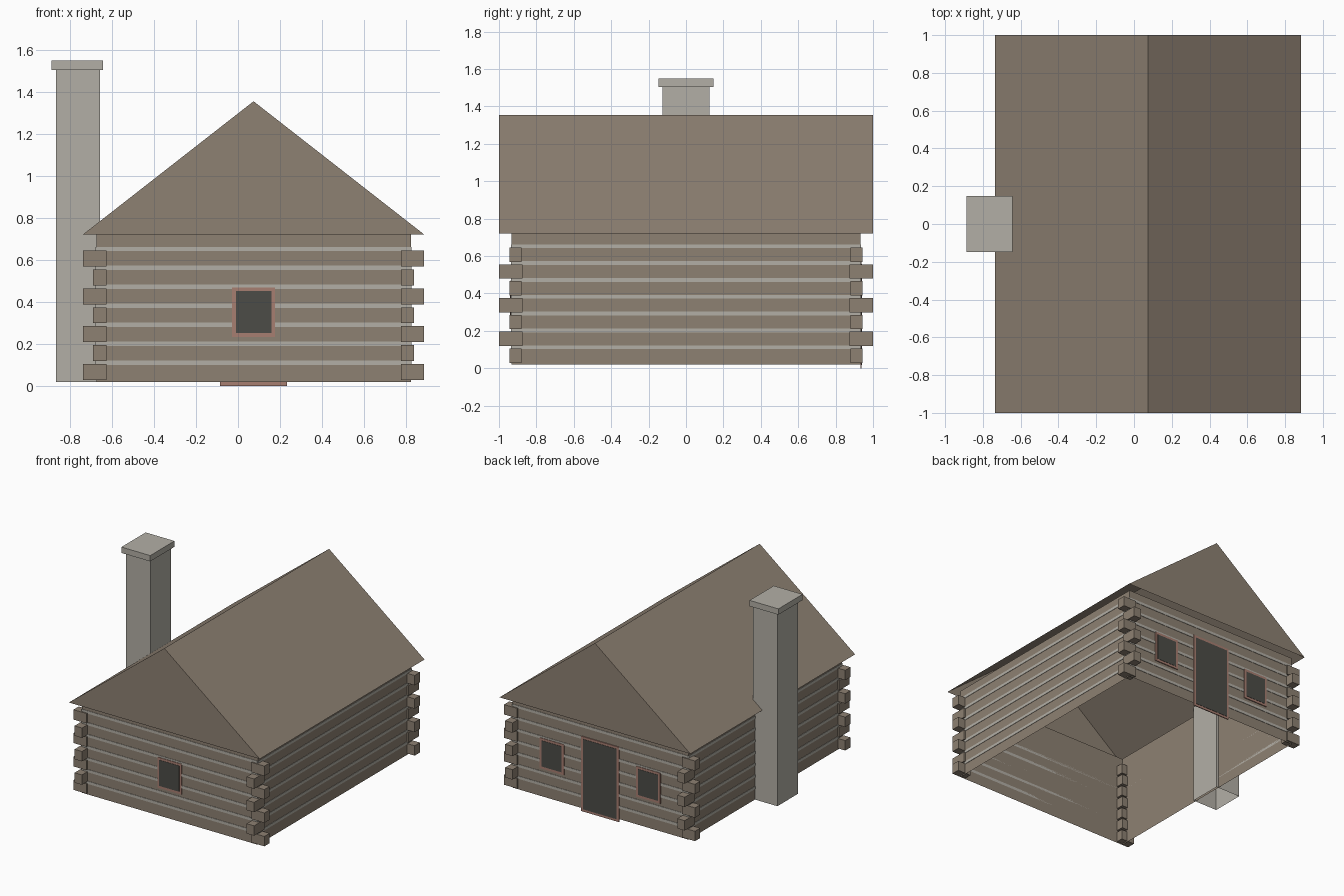
import bpy
import bmesh
from mathutils import Vector

cube = bpy.data.objects.get("Cube")
if cube:
    bpy.data.objects.remove(cube, do_unlink=True)

CX = 0.074            # middle of the house; the chimney shifts it off x = 0
WX, WY = 0.748, 0.932  # half size of the walls
BASE, EAVE, RIDGE = 0.02, 0.722, 1.355


def material(name, r, g, b):
    m = bpy.data.materials.new(name)
    m.use_nodes = True
    m.diffuse_color = (r, g, b, 1)
    m.node_tree.nodes["Principled BSDF"].inputs["Base Color"].default_value = (r, g, b, 1)
    return m


wood = material("weathered brown wood", 0.27, 0.22, 0.17)
stone = material("pale grey stone", 0.45, 0.43, 0.38)
trim = material("dusty red trim", 0.39, 0.21, 0.165)
glass = material("dark opening", 0.072, 0.072, 0.063)


def finish(name, bm, mat):
    mesh = bpy.data.meshes.new(name)
    bm.to_mesh(mesh)
    bm.free()
    mesh.materials.append(mat)
    obj = bpy.data.objects.new(name, mesh)
    bpy.context.collection.objects.link(obj)
    return obj


def add_box(bm, xs, ys, zs, open_ends=()):
    """Box between limits; open_ends lists the z levels left without a face."""
    lo = Vector((min(xs), min(ys), min(zs)))
    hi = Vector((max(xs), max(ys), max(zs)))
    verts = bmesh.ops.create_cube(bm, size=1)["verts"]
    for v in verts:
        v.co = (lo + hi) / 2 + v.co * (hi - lo)
    faces = {f for v in verts for f in v.link_faces}
    caps = [f for f in faces
            if any(all(abs(v.co.z - z) < 1e-4 for v in f.verts) for z in open_ends)]
    bmesh.ops.delete(bm, geom=caps, context="FACES_ONLY")


# Wall shell, open above and below
bm = bmesh.new()
add_box(bm, (CX - WX, CX + WX), (-WY, WY), (BASE, EAVE), (BASE, EAVE))
finish("walls", bm, wood)

# Roof shell: two slopes and two gables, open underneath
bm = bmesh.new()
ends = []
for y in (-1, 1):
    profile = [(CX - 0.811, EAVE), (CX, RIDGE), (CX + 0.811, EAVE)]
    ends.append([bm.verts.new((x, y, z)) for x, z in profile])
    bm.faces.new(ends[-1])
for i in range(2):
    bm.faces.new((ends[0][i], ends[1][i], ends[1][i + 1], ends[0][i + 1]))
bmesh.ops.recalc_face_normals(bm, faces=bm.faces)
finish("roof", bm, wood)

# Alternating log ends at the corners
bm_long, bm_side = bmesh.new(), bmesh.new()
for i in range(7):
    mid = 0.0675 + 0.09 * i
    zs = (mid - 0.038, mid + 0.038)
    for sx in (-1, 1):
        for sy in (-1, 1):
            if i % 2 == 0:
                add_box(bm_long, (CX + sx * 0.7, CX + sx * 0.811), (sy * 0.88, sy * 0.944), zs)
            else:
                add_box(bm_side, (CX + sx * 0.7, CX + sx * 0.763), (sy * 0.875, sy), zs)
finish("front_and_back_log_ends", bm_long, wood)
finish("side_log_ends", bm_side, wood)

# Mortar lines between the logs, as thin plates on all four walls
bm = bmesh.new()
T = 0.003
for i in range(7):
    mid = 0.1125 + 0.09 * i
    zs = (mid - 0.0105, mid + 0.0105)
    for s in (-1, 1):
        add_box(bm, (CX - WX, CX + WX), (s * WY, s * (WY + T)), zs)
        add_box(bm, (CX + s * WX, CX + s * (WX + T)), (-WY, WY), zs)
finish("mortar_lines", bm, stone)


# Windows and door: trim plate with a dark panel on it
def opening(name, x, side, width, z0, z1, border=0.018):
    y = side * WY
    bm = bmesh.new()
    add_box(bm, (x - width / 2, x + width / 2), (y, y + side * 0.007), (z0, z1))
    finish(name + "_frame", bm, trim)
    bm = bmesh.new()
    add_box(bm, (x - width / 2 + border, x + width / 2 - border),
            (y + side * 0.006, y + side * 0.009), (z0 + border, z1 - border))
    finish(name + "_panel", bm, glass)


opening("front_window", CX, -1, 0.205, 0.235, 0.47)
opening("back_left_window", CX + 0.41, 1, 0.205, 0.235, 0.47)
opening("back_right_window", CX - 0.41, 1, 0.205, 0.235, 0.47)
opening("back_door", CX, 1, 0.32, 0.0, 0.575)

# Chimney with cap
bm = bmesh.new()
add_box(bm, (-0.865, -0.657), (-0.126, 0.126), (BASE, 1.505), (BASE,))
finish("chimney", bm, stone)
bm = bmesh.new()
add_box(bm, (-0.888, -0.643), (-0.147, 0.147), (1.505, 1.55))
finish("chimney_cap", bm, stone)
